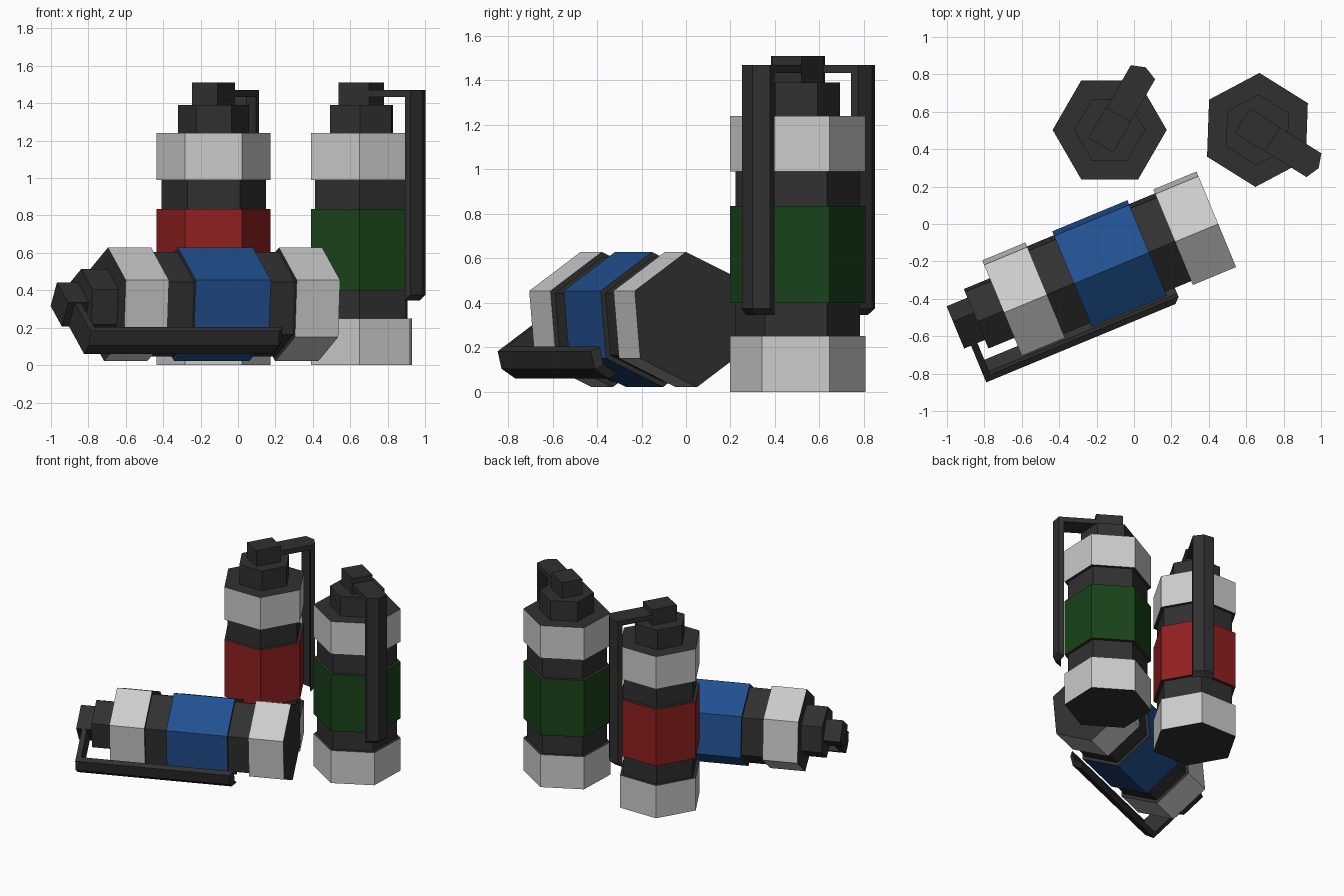
import bpy, bmesh
from math import sin, cos, pi, radians
from mathutils import Matrix, Vector

if "Cube" in bpy.data.objects:
    bpy.data.objects.remove(bpy.data.objects["Cube"])


def material(name, rgb):
    m = bpy.data.materials.new(name)
    m.diffuse_color = (*rgb, 1)
    m.use_nodes = True
    m.node_tree.nodes["Principled BSDF"].inputs["Base Color"].default_value = m.diffuse_color
    return m


DARK = material("dark_metal", (0.03, 0.03, 0.03))
PALE = material("pale_metal", (0.55, 0.55, 0.55))
RED = material("red_paint", (0.28, 0.014, 0.014))
GREEN = material("green_paint", (0.01, 0.055, 0.01))
BLUE = material("blue_paint", (0.015, 0.08, 0.28))


def add_object(name, bm, matrix, mats):
    bmesh.ops.recalc_face_normals(bm, faces=bm.faces)
    me = bpy.data.meshes.new(name)
    bm.to_mesh(me)
    bm.free()
    for m in mats:
        me.materials.append(m)
    ob = bpy.data.objects.new(name, me)
    ob.matrix_world = matrix
    bpy.context.collection.objects.link(ob)


def hex_prism(name, r, z0, z1, matrix, side):
    # end faces stay dark, the six sides take the side colour
    bm = bmesh.new()
    bmesh.ops.create_cone(bm, cap_ends=True, segments=6, radius1=r, radius2=r, depth=z1 - z0,
                          matrix=Matrix.Translation((0, 0, (z0 + z1) / 2)) @ Matrix.Rotation(pi / 6, 4, 'Z'))
    # turn the prism so that one corner points along +x
    v = bm.verts[:][0].co
    turn = Matrix.Rotation(-Vector((1, 0)).angle_signed(Vector((v.x, v.y))) * -1, 4, 'Z')
    bmesh.ops.transform(bm, matrix=turn, verts=bm.verts)
    bm.normal_update()
    for f in bm.faces:
        f.material_index = 0 if abs(f.normal.z) > 0.5 else 1
    add_object(name, bm, matrix, [DARK, side])


def lever(name, matrix):
    # bent strip whose hanging part has a shallow V section
    profile = [(0.05, 1.47), (0.356, 1.47), (0.356, 0.375),
               (0.32, 0.345), (0.32, 1.433), (0.05, 1.433)]
    bm = bmesh.new()
    rows = [[bm.verts.new((x + (push if x > 0.1 else 0), y, z)) for x, z in profile]
            for y, push in ((-0.075, 0), (0, 0.03), (0.075, 0))]
    for a, b in zip(rows, rows[1:]):
        for i in range(6):
            j = (i + 1) % 6
            bm.faces.new((a[i], a[j], b[j], b[i]))
    for row in (rows[0], rows[-1]):
        bm.faces.new((row[0], row[1], row[4], row[5]))
        bm.faces.new((row[1], row[2], row[3], row[4]))
    add_object(name, bm, matrix, [DARK])


def canister(label, matrix, paint):
    # core and the three raised bands
    hex_prism(label + "_core", 0.28, 0.02, 1.22, matrix, DARK)
    hex_prism(label + "_bottom_band", 0.305, 0, 0.25, matrix, PALE)
    hex_prism(label + "_colour_band", 0.305, 0.40, 0.835, matrix, paint)
    hex_prism(label + "_top_band", 0.305, 0.99, 1.24, matrix, PALE)
    # neck, head block and lever
    hex_prism(label + "_neck", 0.19, 1.24, 1.39, matrix, DARK)
    bm = bmesh.new()
    bmesh.ops.create_cube(bm, size=1, matrix=Matrix.Translation((0, 0, 1.45))
                          @ Matrix.Diagonal((0.19, 0.155, 0.12, 1)))
    add_object(label + "_head_block", bm, matrix, [DARK])
    lever(label + "_lever", matrix)


# two standing canisters
for label, x, angle, paint in (("red", -0.13, 60, RED), ("green", 0.66, -32, GREEN)):
    canister(label, Matrix.Translation((x, 0.503, 0)) @ Matrix.Rotation(radians(angle), 4, 'Z'), paint)

# lying canister: axis runs to the front left, lever hangs on the low front side
t, roll = radians(22.5), radians(35)
axis = Vector((-cos(t), -sin(t), 0))
side = Vector((sin(t), -cos(t), 0)) * cos(roll) - Vector((0, 0, sin(roll)))
turn = Matrix((side, axis.cross(side), axis)).transposed().to_4x4()
canister("blue", Matrix.Translation((0.44, 0.025, 0.325)) @ turn, BLUE)
